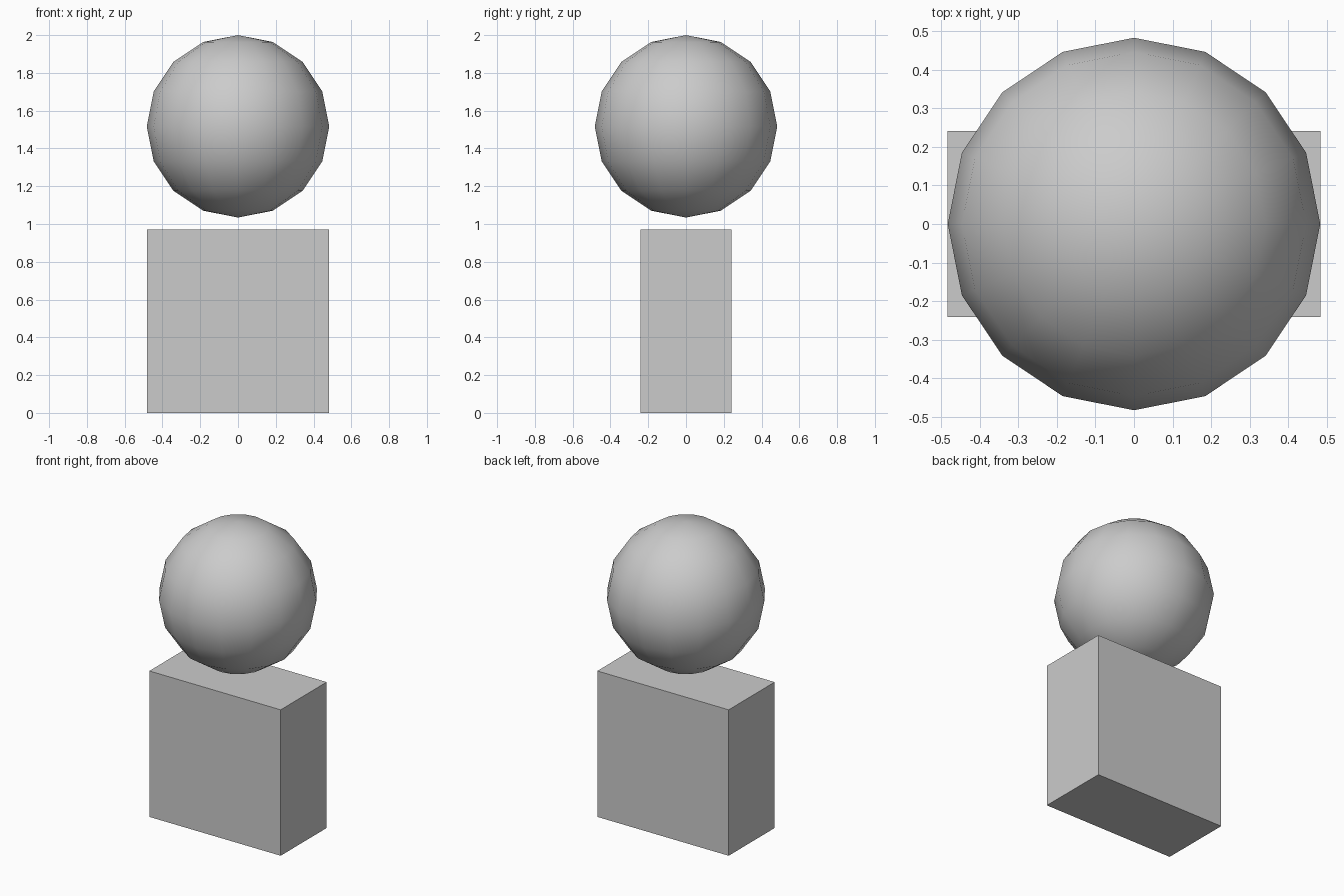
import bpy

if "Cube" in bpy.data.objects:
    bpy.data.objects.remove(bpy.data.objects["Cube"])

RADIUS = 0.483          # ball radius and half the block width
BLOCK_HEIGHT = 0.97

# Rectangular block standing on the ground
bpy.ops.mesh.primitive_cube_add(size=1, location=(0, 0, BLOCK_HEIGHT / 2))
block = bpy.context.object
block.name = "block"
block.scale = (2 * RADIUS, RADIUS, BLOCK_HEIGHT)
bpy.ops.object.transform_apply(location=False, rotation=False, scale=True)

# Low-poly, smooth-shaded ball hovering above the block
bpy.ops.mesh.primitive_uv_sphere_add(segments=16, ring_count=8, radius=RADIUS,
                                     location=(0, 0, 2 - RADIUS))
ball = bpy.context.object
ball.name = "ball"
bpy.ops.object.shade_smooth()
